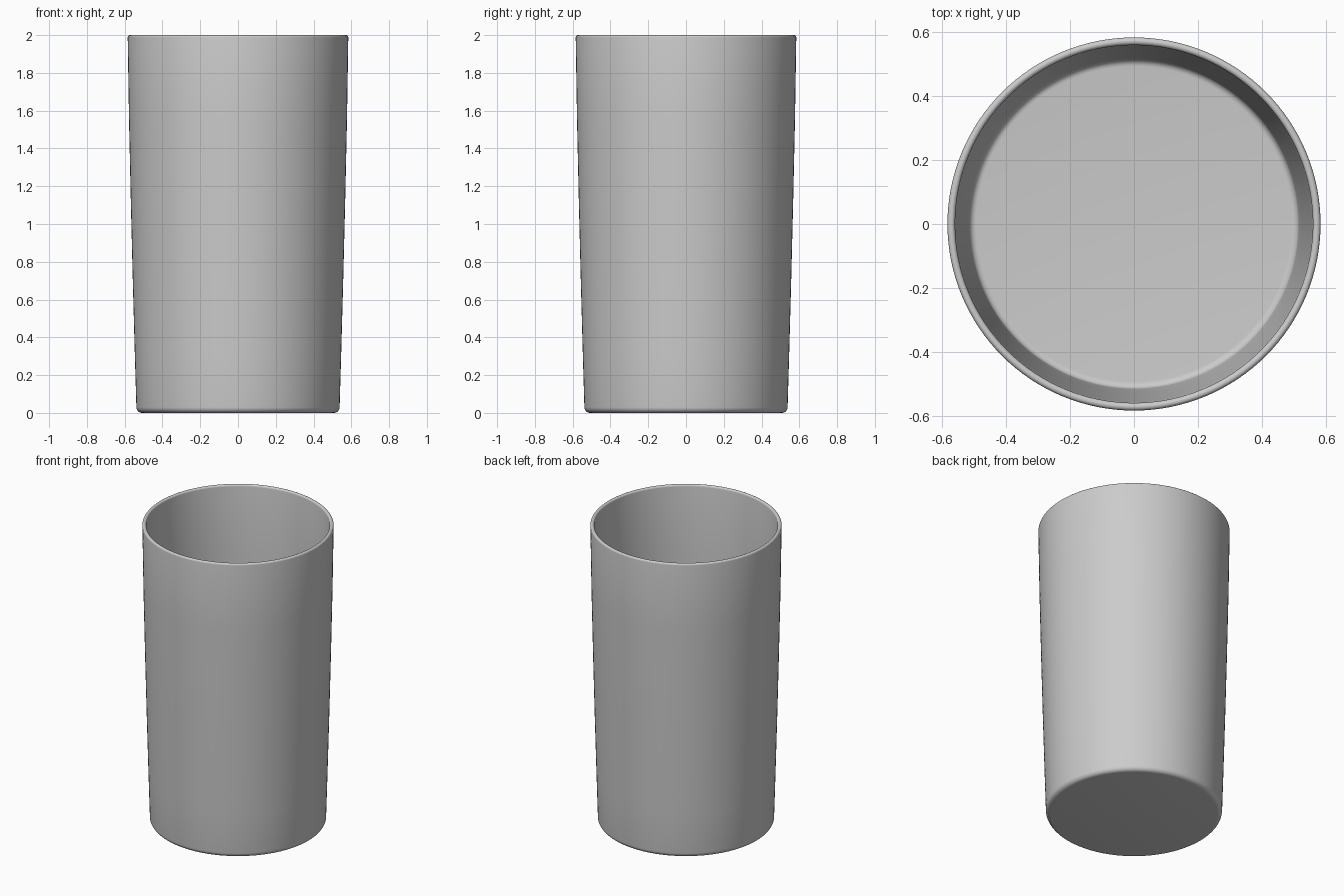
import bpy, bmesh, math
from mathutils import Vector

if "Cube" in bpy.data.objects:
    bpy.data.objects.remove(bpy.data.objects["Cube"])


def lathe(name, profile, steps=128):
    """Spin a (radius, z) profile around z into a smooth solid."""
    bm = bmesh.new()
    verts = [bm.verts.new((r, 0, z)) for r, z in profile]
    edges = [bm.edges.new(p) for p in zip(verts, verts[1:])]
    bmesh.ops.spin(bm, geom=verts + edges, cent=(0, 0, 0), axis=(0, 0, 1),
                   angle=math.tau, steps=steps, use_merge=False)
    bmesh.ops.remove_doubles(bm, verts=bm.verts, dist=1e-5)
    bmesh.ops.recalc_face_normals(bm, faces=bm.faces)
    mesh = bpy.data.meshes.new(name)
    bm.to_mesh(mesh)
    bm.free()
    obj = bpy.data.objects.new(name, mesh)
    bpy.context.collection.objects.link(obj)
    bpy.context.view_layer.objects.active = obj
    obj.select_set(True)
    bpy.ops.object.shade_smooth_by_angle(angle=math.radians(40))
    return obj


def fillet(r, z, rad, start, end, n=6):
    """Arc points around (r, z), angles in degrees."""
    return [(r + rad * math.cos(a), z + rad * math.sin(a))
            for a in (math.radians(start + (end - start) * i / n) for i in range(n + 1))]


# Underside, tapered outer wall, rounded rim, inner wall, floor
profile = [(0, 0)]
profile += fillet(0.508, 0.03, 0.03, -90, 0)
profile += [(0.546, 0.3), (0.557, 0.7), (0.567, 1.1), (0.577, 1.55)]
profile += fillet(0.572, 1.988, 0.012, 0, 180, 10)
profile += [(0.555, 1.55), (0.545, 1.1), (0.535, 0.7), (0.524, 0.3)]
profile += fillet(0.494, 0.052, 0.022, 0, -90)
profile += [(0, 0.03)]

lathe("tumbler_cup", profile)
